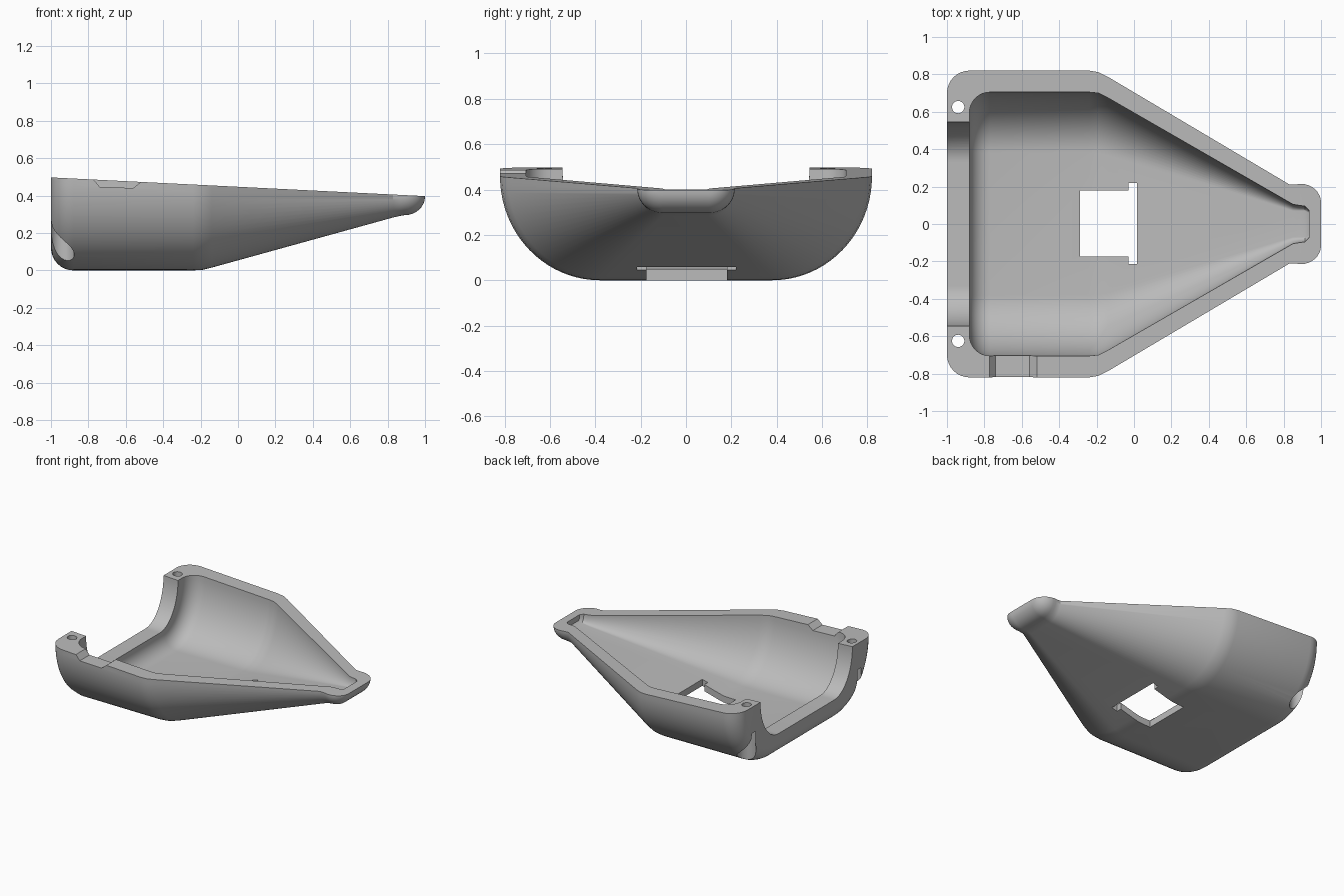
import bpy
import bmesh
from math import sin, cos, pi, radians

cube = bpy.data.objects.get("Cube")
if cube:
    bpy.data.objects.remove(cube, do_unlink=True)

grey = bpy.data.materials.new("plain_grey")
grey.use_nodes = True
COLOUR = (0.5, 0.5, 0.5, 1)
grey.diffuse_color = COLOUR
grey.node_tree.nodes["Principled BSDF"].inputs["Base Color"].default_value = COLOUR

ARC = 20


def rim(x):
    """Height of the sloping rim plane."""
    return 0.475 - 0.025 * (x + 1) * 2 + 0.022 if x < 1 else 0.397


def section(x, hw, flat, zb, lift=0):
    """Trough cross-section: flat bottom, elliptical sides up to the rim."""
    zt = rim(x)
    half = [(flat + (hw - flat) * sin(a), zt - (zt - zb) * cos(a))
            for a in (i * pi / 2 / ARC for i in range(ARC + 1))]
    if lift:
        half.append((hw, zt + lift))
    pts = half + [(-y, z) for y, z in reversed(half)]
    return [(x, y, z) for y, z in pts]


def loft(name, rings):
    """Skin a list of equal rings into a closed solid."""
    bm = bmesh.new()
    rows = [[bm.verts.new(p) for p in ring] for ring in rings]
    n = len(rows[0])
    for a, b in zip(rows, rows[1:]):
        for i in range(n):
            j = (i + 1) % n
            bm.faces.new((a[i], a[j], b[j], b[i]))
    bm.faces.new(rows[0])
    bm.faces.new(rows[-1])
    bmesh.ops.recalc_face_normals(bm, faces=bm.faces)
    mesh = bpy.data.meshes.new(name)
    bm.to_mesh(mesh)
    bm.free()
    mesh.materials.append(grey)
    ob = bpy.data.objects.new(name, mesh)
    bpy.context.collection.objects.link(ob)
    return ob


def box(name, x0, x1, y0, y1, z0, z1):
    return loft(name, [[(x, y0, z0), (x, y1, z0), (x, y1, z1), (x, y0, z1)]
                       for x in (x0, x1)])


def cylinder(name, x, y, r, z0, z1):
    return loft(name, [[(x + r * cos(i * pi / 16), y + r * sin(i * pi / 16), z)
                        for i in range(32)] for z in (z0, z1)])


def rounded_end(x, r, hw, flat, zb, lift=0):
    """Sections that round over the square end of a trough."""
    out = []
    for i in range(9):
        a = i * pi / 16
        d = r * (1 - sin(a))
        out.append(section(x + r * (1 - cos(a)), hw - d, flat, zb + d, lift))
    return out


# Outer body: rounded end, straight trough, taper, rounded nose
body = rounded_end(-1, 0.12, 0.82, 0.38, 0)
body += [section(*s) for s in ((-0.24, 0.82, 0.38, 0), (-0.19, 0.812, 0.377, 0.003),
                               (-0.14, 0.787, 0.367, 0.015), (0.83, 0.212, 0.1, 0.283),
                               (0.87, 0.212, 0.1, 0.292))]
for i in range(9):
    a = i * pi / 16
    body.append(section(0.89 + 0.11 * sin(a), 0.215 - 0.1 * (1 - cos(a)), 0.1,
                        0.295 + 0.1 * (1 - cos(a))))
shell = loft("half_shell", body)

# Inner cavity
cavity = rounded_end(-0.88, 0.11, 0.705, 0.38, 0.05, 0.3)
cavity += [section(*s, 0.3) for s in ((-0.24, 0.705, 0.38, 0.05), (-0.19, 0.7, 0.377, 0.053),
                                      (-0.14, 0.675, 0.367, 0.065), (0.85, 0.105, 0.07, 0.335),
                                      (0.88, 0.1, 0.07, 0.34), (0.915, 0.095, 0.07, 0.345),
                                      (0.935, 0.075, 0.06, 0.36))]
cutters = [loft("cavity_cutter", cavity)]

# Wide opening in the end wall, leaving a tab on each side
cutters.append(loft("end_opening_cutter",
                    [section(x, 0.545, 0.33, 0.18, 0.3) for x in (-1.1, -0.85)]))

# Window and cross slot in the floor
cutters.append(box("window_cutter", -0.29, -0.02, -0.175, 0.18, -0.1, 0.25))
cutters.append(box("slot_cutter", -0.03, 0.015, -0.215, 0.22, -0.1, 0.25))

# Screw holes and their head recesses
for side in (-1, 1):
    cutters.append(cylinder("screw_hole_cutter", -0.94, side * 0.625, 0.033, 0.1, 0.7))
    cutters.append(cylinder("screw_recess_cutter", -0.94, side * 0.625, 0.064, -0.1, 0.3))

# Cable notch in one rim
cutters.append(loft("rim_notch_cutter", [
    [(-0.8, y, 0.52), (-0.74, y, 0.447), (-0.56, y, 0.44), (-0.46, y, 0.52)]
    for y in (-0.9, -0.62)]))

for c in cutters:
    c.hide_render = True
    c.hide_set(True)
    mod = shell.modifiers.new(c.name, 'BOOLEAN')
    mod.operation = 'DIFFERENCE'
    mod.solver = 'EXACT'
    mod.object = c

# Bake the cuts and drop the cutters
graph = bpy.context.evaluated_depsgraph_get()
mesh = bpy.data.meshes.new_from_object(shell.evaluated_get(graph))
shell.modifiers.clear()
shell.data = mesh
for c in cutters:
    bpy.data.objects.remove(c, do_unlink=True)

bpy.ops.object.select_all(action='DESELECT')
shell.select_set(True)
bpy.context.view_layer.objects.active = shell
bpy.ops.object.shade_smooth_by_angle(angle=radians(30))
